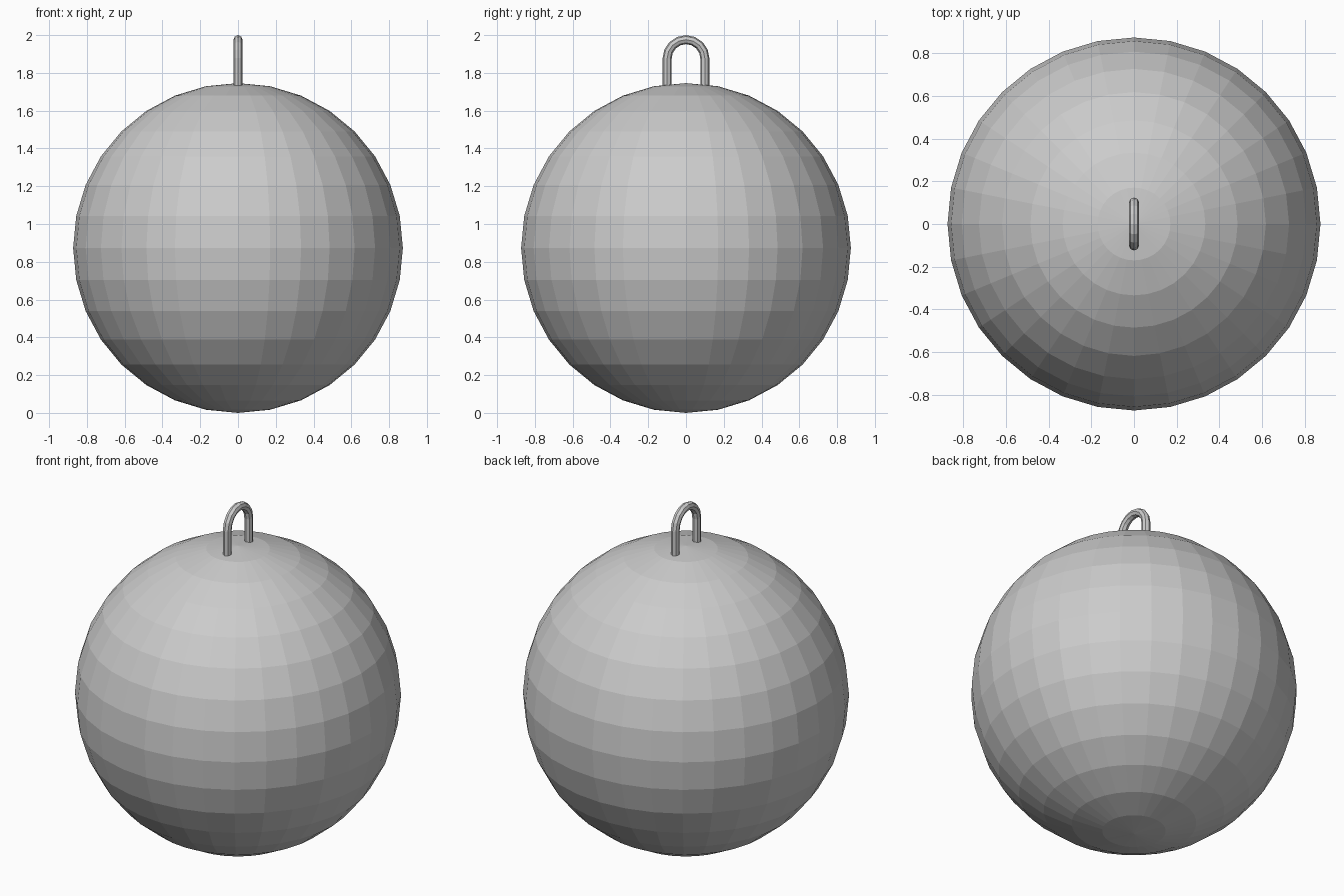
import bpy
from math import sin, cos, pi

if "Cube" in bpy.data.objects:
    bpy.data.objects.remove(bpy.data.objects["Cube"])

R = 0.873      # ball radius
LOOP_R = 0.1   # centre-line radius of the hanging loop
WIRE = 0.024   # wire radius

# Faceted ball
bpy.ops.mesh.primitive_uv_sphere_add(segments=32, ring_count=16, radius=R,
                                     location=(0, 0, R))
ball = bpy.context.object
ball.name = "ball"

# Hanging loop: two straight legs joined by a half circle
top = 2.0 - WIRE - LOOP_R
path = [(0, LOOP_R, 1.70)]
path += [(0, LOOP_R * cos(pi * i / 8), top + LOOP_R * sin(pi * i / 8)) for i in range(9)]
path += [(0, -LOOP_R, 1.70)]

curve = bpy.data.curves.new("hanging_loop", "CURVE")
curve.dimensions = "3D"
curve.bevel_depth = WIRE
curve.bevel_resolution = 2
curve.use_fill_caps = True
spline = curve.splines.new("POLY")
spline.points.add(len(path) - 1)
for point, co in zip(spline.points, path):
    point.co = (*co, 1)
spline.use_smooth = False
loop = bpy.data.objects.new("hanging_loop", curve)
bpy.context.collection.objects.link(loop)

# Turn the wire into a mesh
bpy.ops.object.select_all(action="DESELECT")
loop.select_set(True)
bpy.context.view_layer.objects.active = loop
bpy.ops.object.convert(target="MESH")
bpy.ops.object.shade_flat()
